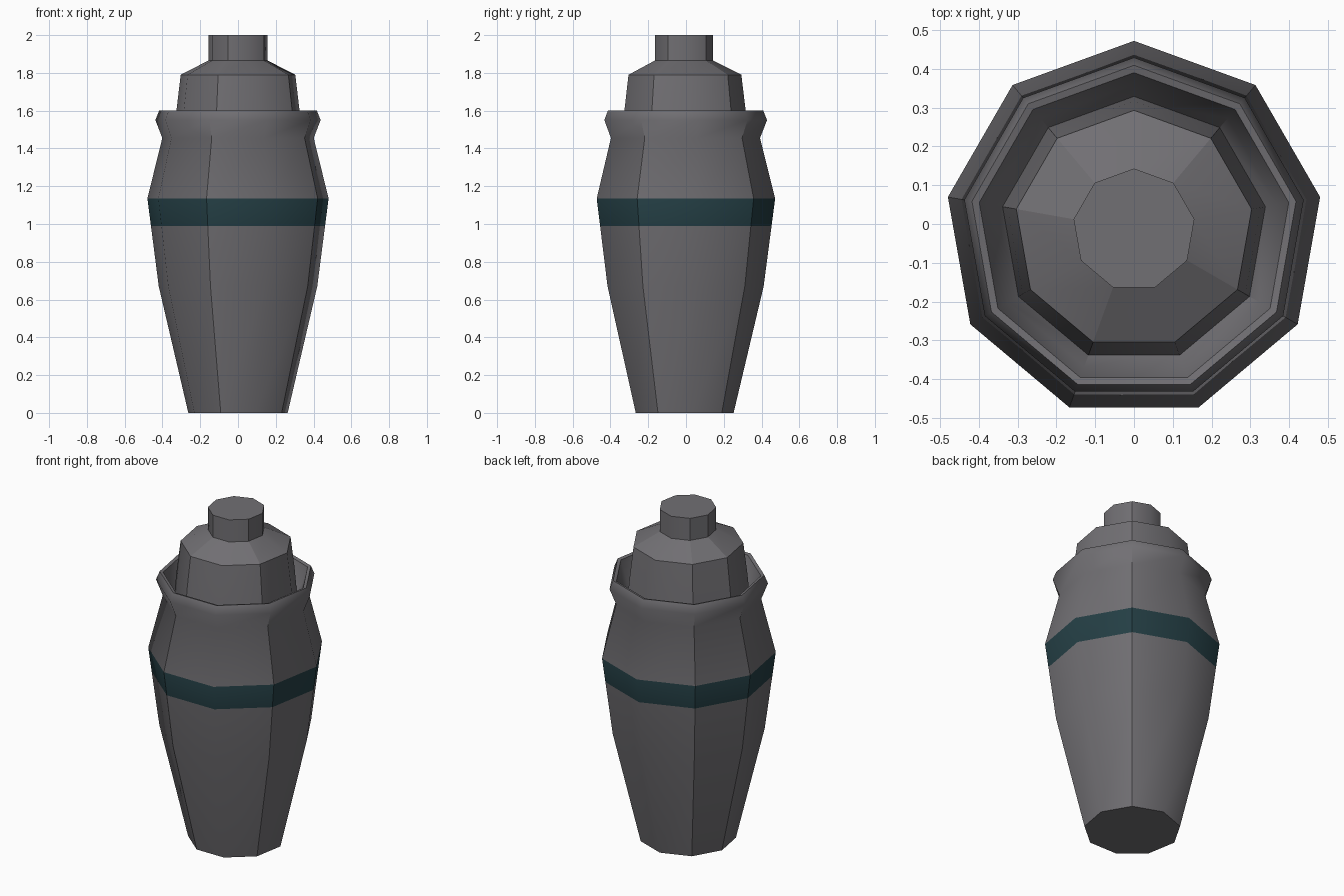
import bpy, bmesh, math

SIDES = 9
CENTRE_Y = -0.015
# corner columns that carry a hard vertical crease, in degrees
CREASES = {50, 130, 170, 250, 330}

cube = bpy.data.objects.get("Cube")
if cube:
    bpy.data.objects.remove(cube, do_unlink=True)


def material(name, colour):
    mat = bpy.data.materials.new(name)
    mat.use_nodes = True
    mat.diffuse_color = (*colour, 1)
    mat.node_tree.nodes["Principled BSDF"].inputs["Base Color"].default_value = (*colour, 1)
    return mat


grey = material("warm grey", (0.165, 0.16, 0.172))
teal = material("dark teal", (0.018, 0.05, 0.06))


def column(vert):
    """Angle of a corner around the axis, in whole degrees."""
    return round(math.degrees(math.atan2(vert.co.y - CENTRE_Y, vert.co.x))) % 360


def lathe(name, profile, cap_bottom, cap_top, crease_limit, band=None):
    """Nine-sided turned part from (radius, height) points."""
    bm = bmesh.new()
    rings = []
    for radius, z in profile:
        ring = []
        for i in range(SIDES):
            a = math.radians(90 + i * 360 / SIDES)
            ring.append(bm.verts.new((radius * math.cos(a), CENTRE_Y + radius * math.sin(a), z)))
        rings.append(ring)
    for low, high in zip(rings, rings[1:]):
        for i in range(SIDES):
            j = (i + 1) % SIDES
            bm.faces.new((low[i], low[j], high[j], high[i]))
    if cap_bottom:
        bm.faces.new(rings[0][::-1])
    if cap_top:
        bm.faces.new(rings[-1])
    bm.normal_update()
    for face in bm.faces:
        face.smooth = True
        z = face.calc_center_median().z
        if band and band[0] < z < band[1]:
            face.material_index = 1
    # hard creases: chosen corner columns, plus steep horizontal steps
    for edge in bm.edges:
        a, b = edge.verts
        if abs(a.co.z - b.co.z) > 0.005:
            low = max(a.co.z, b.co.z) <= crease_limit
            edge.smooth = not (low and column(a) in CREASES)
        elif len(edge.link_faces) == 2:
            edge.smooth = edge.calc_face_angle() < math.radians(50)
    mesh = bpy.data.meshes.new(name)
    bm.to_mesh(mesh)
    bm.free()
    mesh.materials.append(grey)
    mesh.materials.append(teal)
    obj = bpy.data.objects.new(name, mesh)
    bpy.context.collection.objects.link(obj)
    return obj


# tapered cup with a painted band, flared rim and a hollow inside the rim
lathe("cup",
      [(0.267, 0), (0.426, 0.67), (0.468, 0.99), (0.487, 1.135), (0.407, 1.455),
       (0.444, 1.55), (0.424, 1.6), (0.405, 1.595), (0.375, 1.5), (0.335, 1.44)],
      True, False, 1.56, band=(0.99, 1.135))

# domed lid with a narrow capped neck
lathe("lid",
      [(0.345, 1.44), (0.331, 1.6), (0.308, 1.79), (0.158, 1.866), (0.158, 2.0)],
      False, True, 2.0)
